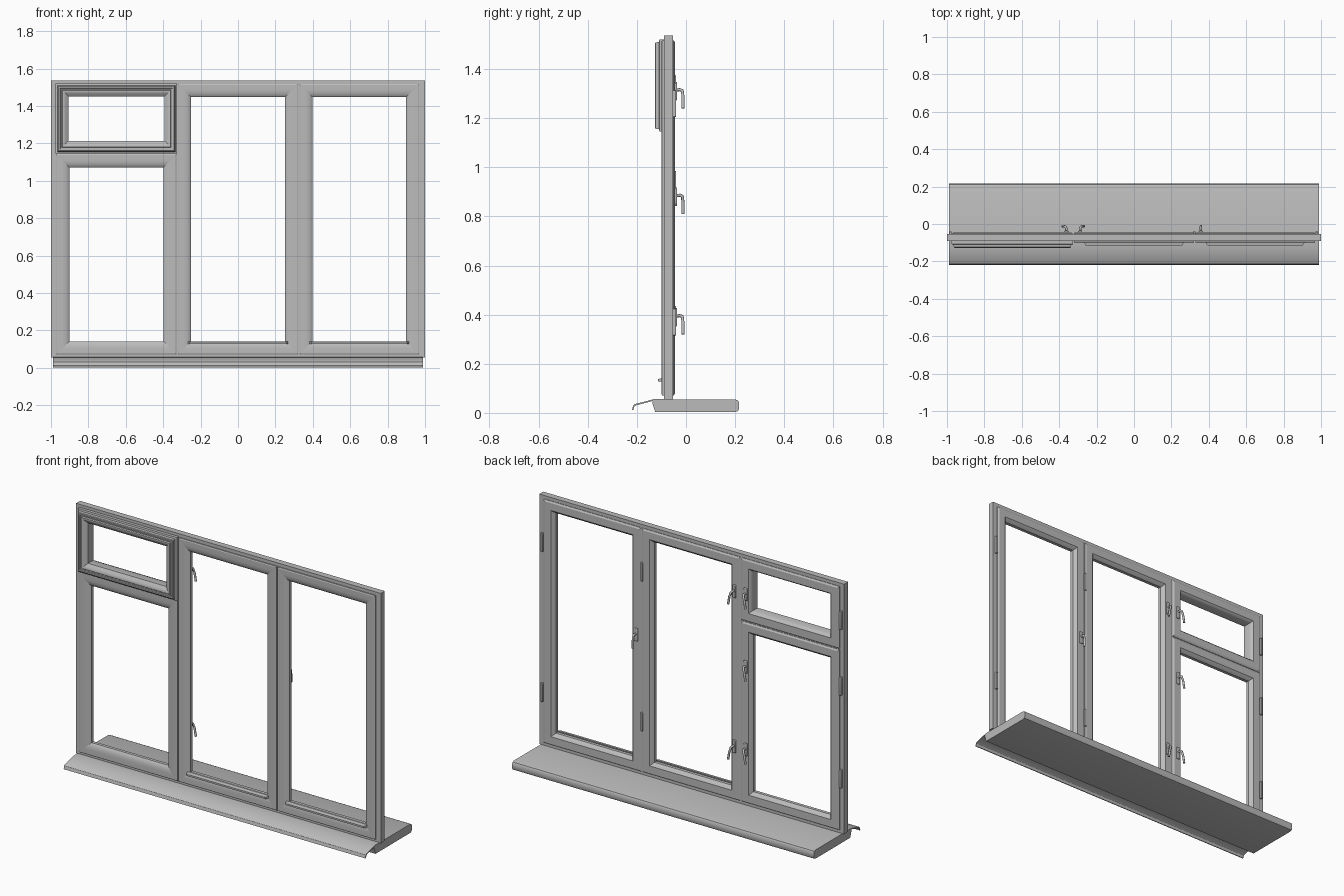
import bpy, bmesh, math

cube = bpy.data.objects.get("Cube")
if cube:
    bpy.data.objects.remove(cube, do_unlink=True)

grey = bpy.data.materials.new("painted grey")
grey.use_nodes = True
COLOUR = (0.5, 0.5, 0.5, 1)
grey.diffuse_color = COLOUR
grey.node_tree.nodes["Principled BSDF"].inputs["Base Color"].default_value = COLOUR


def finish(name, bm, bevel=0):
    bmesh.ops.recalc_face_normals(bm, faces=bm.faces)
    me = bpy.data.meshes.new(name)
    bm.to_mesh(me)
    bm.free()
    me.materials.append(grey)
    ob = bpy.data.objects.new(name, me)
    bpy.context.collection.objects.link(ob)
    if bevel:
        mod = ob.modifiers.new("soft edges", "BEVEL")
        mod.width, mod.segments = bevel, 2
    bpy.ops.object.select_all(action="DESELECT")
    ob.select_set(True)
    bpy.context.view_layer.objects.active = ob
    bpy.ops.object.shade_smooth_by_angle(angle=math.radians(30))
    return ob


def ring(name, x0, x1, z0, z1, profile):
    """Mitred frame: a closed profile of (inset, y) swept round a rectangle."""
    bm = bmesh.new()
    loops = []
    for d, y in profile:
        corners = ((x0 + d, z0 + d), (x1 - d, z0 + d), (x1 - d, z1 - d), (x0 + d, z1 - d))
        loops.append([bm.verts.new((x, y, z)) for x, z in corners])
    for a, b in zip(loops, loops[1:] + loops[:1]):
        for i in range(4):
            j = (i + 1) % 4
            bm.faces.new((a[i], a[j], b[j], b[i]))
    ob = finish(name, bm)
    # keep the mitre joints crisp
    for e in ob.data.edges:
        p, q = (ob.data.vertices[v].co for v in e.vertices)
        if abs(p.x - q.x) > 1e-5 and abs(p.z - q.z) > 1e-5 or abs(p.y - q.y) > 1e-5:
            e.use_edge_sharp = True
    return ob


def extrude_x(name, x0, x1, outline, taper=0):
    """Extrude a (y, z) outline along x; taper shortens the outermost front."""
    bm = bmesh.new()
    front = min(y for y, z in outline)
    ends = []
    for x, s in ((x0, 1), (x1, -1)):
        ends.append([bm.verts.new((x + s * taper * (y == front), y, z)) for y, z in outline])
        bm.faces.new(ends[-1])
    n = len(outline)
    for i in range(n):
        j = (i + 1) % n
        bm.faces.new((ends[0][i], ends[0][j], ends[1][j], ends[1][i]))
    return finish(name, bm)


def box(name, x0, x1, y0, y1, z0, z1, bevel=0):
    bm = bmesh.new()
    bmesh.ops.create_cube(bm, size=1)
    for v in bm.verts:
        v.co = ((x0 + x1) / 2 + v.co.x * (x1 - x0),
                (y0 + y1) / 2 + v.co.y * (y1 - y0),
                (z0 + z1) / 2 + v.co.z * (z1 - z0))
    return finish(name, bm, bevel)


# Fixed outer frame and its dividers
LEFT, RIGHT, TOP, BOTTOM = -0.975, 0.972, 1.52, 0.068
MULL, RAIL = 0.325, 1.145
FRONT, BACK = -0.09, -0.053
ring("outer_frame", -1, 1, 0.055, 1.537,
     [(0, FRONT), (0, BACK), (0.06, BACK), (0.06, FRONT)])
for side, x in (("right", -MULL), ("left", MULL)):
    box(side + "_mullion", x - 0.03, x + 0.03, FRONT, BACK, 0.08, 1.52)
box("transom", -0.96, -MULL, FRONT, BACK, RAIL - 0.03, RAIL + 0.03)

# Opening sashes: rounded outside, chamfered glazing bead inside
inside = [(0.073, -0.065), (0.062, -0.050), (0.055, -0.044),
          (0.012, -0.044), (0.003, -0.050), (0.003, FRONT)]
sash = [(0.003, -0.097), (0.008, -0.100), (0.035, -0.100), (0.052, -0.097),
        (0.064, -0.092), (0.073, -0.084)] + inside
ring("lower_sash", LEFT, -MULL, BOTTOM, RAIL, sash)
ring("middle_sash", -MULL, MULL, BOTTOM, TOP, sash)
ring("left_sash", MULL, RIGHT, BOTTOM, TOP, sash)

# Small top vent with a stepped, projecting front
vent = [(0.0, FRONT), (0.0, -0.108), (0.010, -0.110), (0.012, -0.124), (0.016, -0.127),
        (0.024, -0.127), (0.026, -0.121), (0.032, -0.121), (0.036, -0.127),
        (0.042, -0.127), (0.052, -0.122), (0.068, -0.110)]
ring("vent_sash", LEFT, -MULL, RAIL, TOP, vent + [(0.068, -0.065)] + inside[1:])

# Drip bars at the foot of the tall sashes
drip = [(-0.114, 0.128), (-0.114, 0.138), (-0.092, 0.142), (-0.092, 0.126)]
extrude_x("middle_drip_bar", -0.27, 0.27, drip, 0.012)
extrude_x("left_drip_bar", 0.38, 0.915, drip, 0.012)

# Inner sill board with rounded nose, and bent outer flashing
extrude_x("sill_board", -0.99, 0.99,
          [(-0.138, 0.042), (-0.128, 0.055), (0.2, 0.055), (0.211, 0.051), (0.216, 0.042),
           (0.216, 0.016), (0.211, 0.007), (0.2, 0.003), (-0.125, 0.003)])
extrude_x("outer_flashing", -0.99, 0.99,
          [(-0.09, 0.057), (-0.13, 0.056), (-0.208, 0.036), (-0.215, 0.030), (-0.22, 0.012),
           (-0.215, 0.012), (-0.210, 0.026), (-0.205, 0.030), (-0.13, 0.050), (-0.09, 0.051)])


# Handles: back plate, neck and drooping lever
def handle(name, x, z, lean):
    box(name + "_plate", x - 0.011, x + 0.011, -0.046, -0.036, z - 0.038, z + 0.038, 0.004)
    curve = bpy.data.curves.new(name + "_lever", "CURVE")
    curve.dimensions = "3D"
    curve.bevel_depth = 0.0065
    curve.bevel_resolution = 2
    curve.use_fill_caps = True
    path = [(0, -0.04, 0.004), (0, -0.024, 0.006), (lean * 0.2, -0.015, 0.002),
            (lean * 0.6, -0.012, -0.025), (lean, -0.012, -0.07)]
    spline = curve.splines.new("POLY")
    spline.points.add(len(path) - 1)
    for p, (dx, y, dz) in zip(spline.points, path):
        p.co = (x + dx, y, z + dz, 1)
    curve.materials.append(grey)
    bpy.context.collection.objects.link(bpy.data.objects.new(name + "_lever", curve))


for label, x, z, lean in (("vent_handle", -0.362, 1.31, -0.02),
                          ("lower_sash_upper_handle", -0.362, 0.88, -0.02),
                          ("lower_sash_lower_handle", -0.362, 0.39, -0.02),
                          ("middle_sash_upper_handle", -0.288, 1.31, 0.02),
                          ("middle_sash_lower_handle", -0.288, 0.39, 0.02),
                          ("left_sash_handle", 0.357, 0.88, 0)):
    handle(label, x, z, lean)

# Hinge leaves on the inner face
for label, x, heights in (("left_hinge", 0.978, (1.26, 0.37)),
                          ("middle_hinge", 0.322, (1.26, 0.37)),
                          ("right_hinge", -0.982, (1.32, 0.93, 0.38))):
    for i, z in enumerate(heights):
        box(f"{label}_{i + 1}", x - 0.007, x + 0.007, -0.056, -0.04, z - 0.055, z + 0.055, 0.003)
